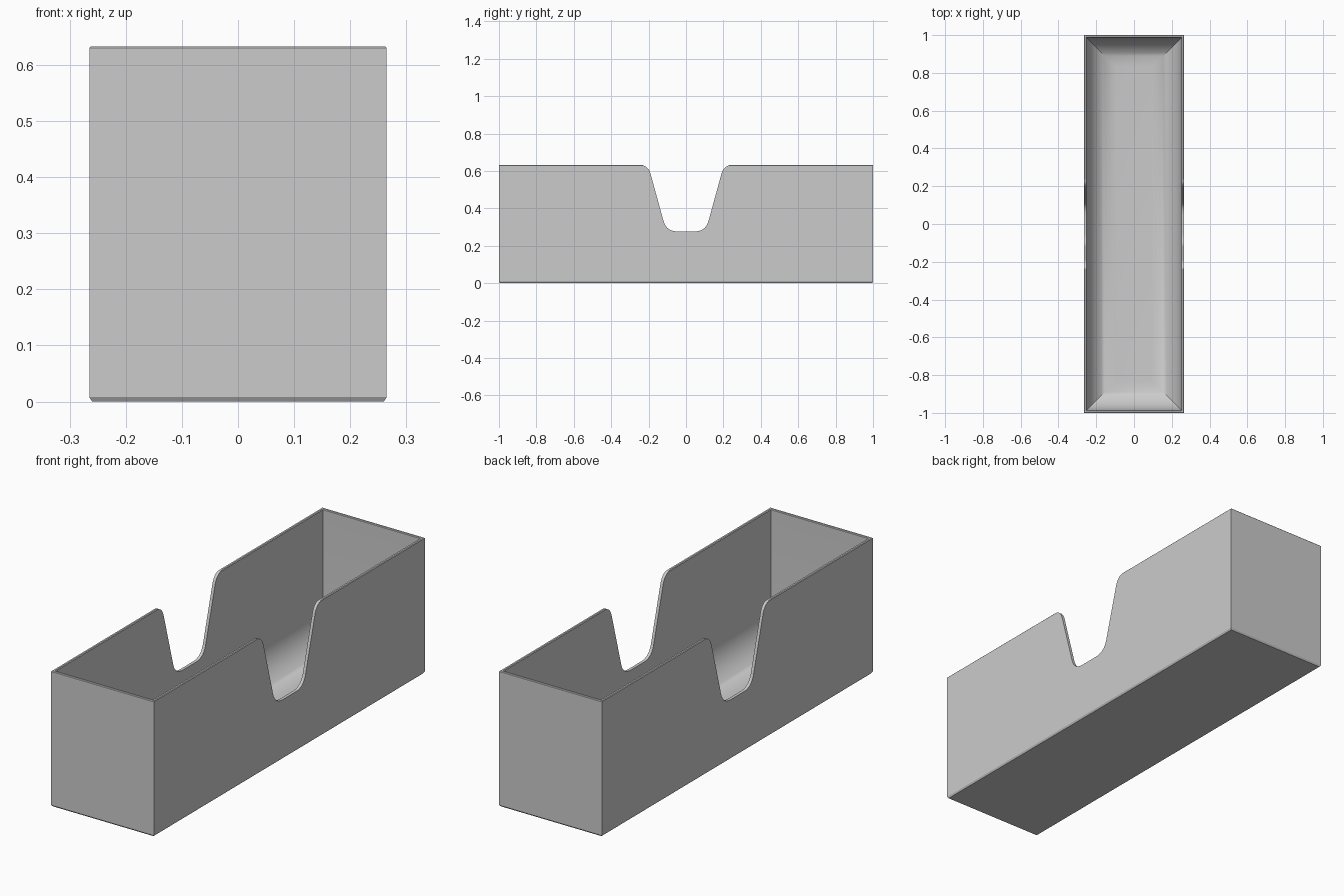
import bpy
import bmesh
from math import sin, cos, pi
from mathutils import Vector

if "Cube" in bpy.data.objects:
    bpy.data.objects.remove(bpy.data.objects["Cube"])

HALF_X, HALF_Y, HEIGHT = 0.265, 1.0, 0.633
WALL, FLOOR, SCOOP, EDGE = 0.014, 0.014, 0.155, 0.003

grey = bpy.data.materials.new("light grey")
grey.use_nodes = True
colour = (0.6, 0.6, 0.6, 1)
grey.diffuse_color = colour
grey.node_tree.nodes["Principled BSDF"].inputs["Base Color"].default_value = colour


def make_object(name, bm):
    bmesh.ops.recalc_face_normals(bm, faces=bm.faces)
    mesh = bpy.data.meshes.new(name)
    bm.to_mesh(mesh)
    bm.free()
    mesh.materials.append(grey)
    obj = bpy.data.objects.new(name, mesh)
    bpy.context.collection.objects.link(obj)
    return obj


def skin(rings):
    """Join equal closed loops into a capped solid."""
    bm = bmesh.new()
    loops = [[bm.verts.new(p) for p in ring] for ring in rings]
    for a, b in zip(loops, loops[1:]):
        for i in range(len(a)):
            j = (i + 1) % len(a)
            bm.faces.new((a[i], a[j], b[j], b[i]))
    bm.faces.new(loops[0])
    bm.faces.new(loops[-1])
    return bm


def rectangle(inset, z):
    x, y = HALF_X - inset, HALF_Y - inset
    return [(-x, -y, z), (x, -y, z), (x, y, z), (-x, y, z)]


def rounded(before, corner, after, reach, steps=10):
    """Curve that rounds off one corner of a path."""
    p, c, n = Vector(before), Vector(corner), Vector(after)
    a = c + (p - c).normalized() * reach
    b = c + (n - c).normalized() * reach
    ts = [i / steps for i in range(steps + 1)]
    return [a * (1 - t) ** 2 + c * 2 * t * (1 - t) + b * t * t for t in ts]


# Tray section as (inset, height): chamfered foot, outer wall, rim, inner wall
section = [(0.005, 0), (0, 0.008), (0, HEIGHT - EDGE), (EDGE, HEIGHT),
           (WALL - EDGE, HEIGHT), (WALL, HEIGHT - EDGE)]
# Scooped inner floor, mitred at the corners
for i in range(13):
    a = i / 12 * pi / 2
    section.append((WALL + SCOOP * (1 - cos(a)), FLOOR + SCOOP * (1 - sin(a))))
tray = make_object("tray", skin([rectangle(d, z) for d, z in section]))

# Rounded finger notch through both long walls
low, high = (0.105, 0.277), (0.203, HEIGHT + 0.0005)
half = rounded((0, low[1]), low, high, 0.058)
half += rounded(low, high, (0.3, high[1]), 0.05)
half.append(Vector((half[-1].x, 0.8)))
outline = half + [Vector((-p.x, p.y)) for p in reversed(half)]
cutter = make_object("notch_cutter", skin(
    [[(x, p.x, p.y) for p in outline] for x in (-0.4, 0.4)]))
cutter.hide_render = True

cut = tray.modifiers.new("notches", "BOOLEAN")
cut.operation = "DIFFERENCE"
cut.solver = "EXACT"
cut.object = cutter
bpy.context.view_layer.update()
graph = bpy.context.evaluated_depsgraph_get()
result = bpy.data.meshes.new_from_object(tray.evaluated_get(graph))
tray.modifiers.clear()
tray.data = result
bpy.data.objects.remove(cutter)

# Smooth scoop and notch curves, crisp box edges
bpy.ops.object.select_all(action="DESELECT")
tray.select_set(True)
bpy.context.view_layer.objects.active = tray
bpy.ops.object.shade_smooth_by_angle(angle=pi / 6)
